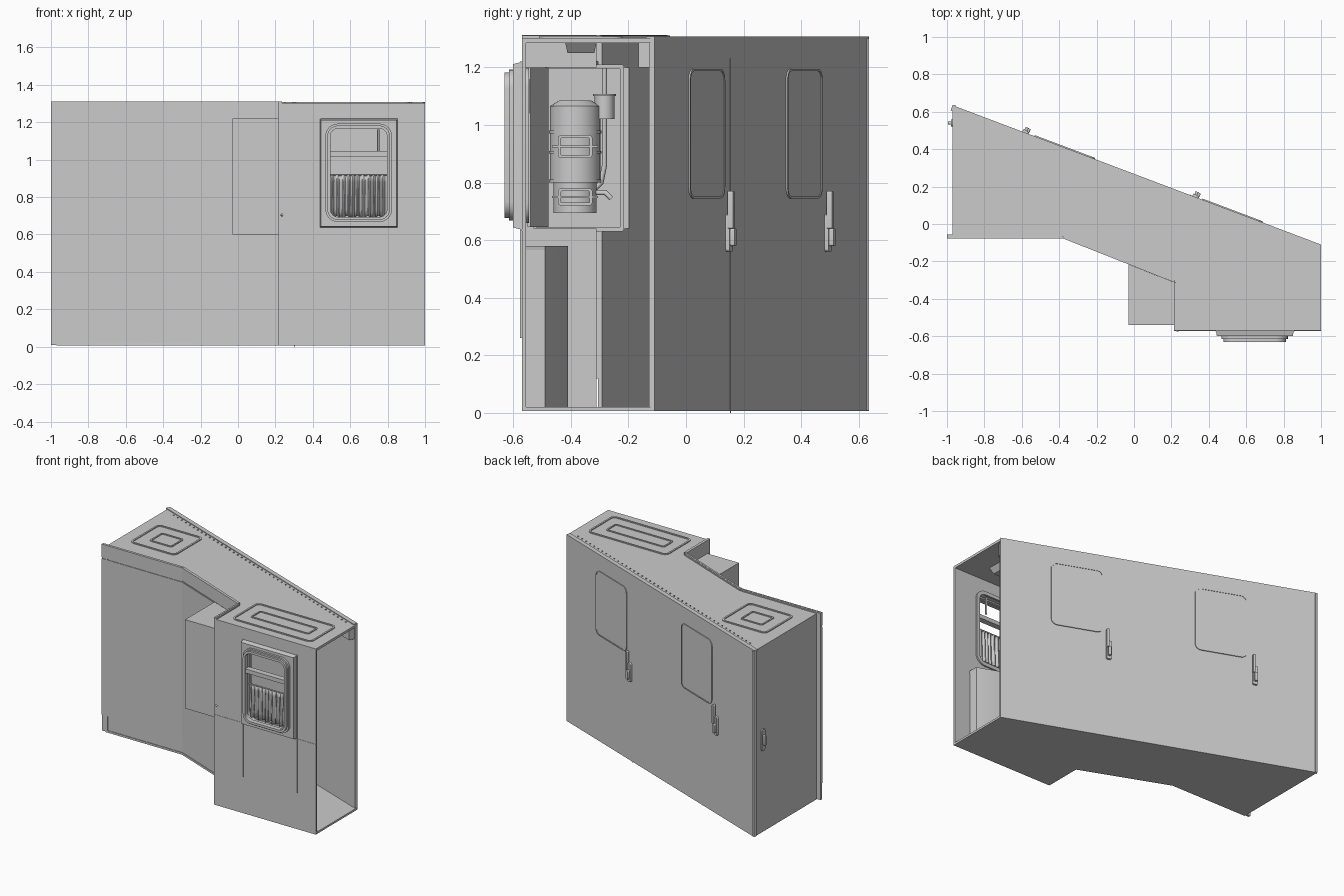
import bpy, bmesh, math
from mathutils import Matrix, Vector

if "Cube" in bpy.data.objects:
    bpy.data.objects.remove(bpy.data.objects["Cube"])

# ---------- helpers ----------
def finish(name, bm, M=Matrix()):
    bmesh.ops.recalc_face_normals(bm, faces=bm.faces[:])
    me = bpy.data.meshes.new(name)
    bm.to_mesh(me)
    bm.free()
    ob = bpy.data.objects.new(name, me)
    bpy.context.collection.objects.link(ob)
    me.transform(M)
    return ob

def prism(name, pts, z0, z1, M=Matrix(), top_scale=None):
    bm = bmesh.new()
    c = sum((Vector(p) for p in pts), Vector((0, 0))) / len(pts)
    k = top_scale or 1
    lo = [bm.verts.new((*p, z0)) for p in pts]
    hi = [bm.verts.new((*(c + (Vector(p) - c) * k), z1)) for p in pts]
    bm.faces.new(lo)
    bm.faces.new(hi)
    for i in range(len(pts)):
        j = (i + 1) % len(pts)
        bm.faces.new((lo[i], lo[j], hi[j], hi[i]))
    return finish(name, bm, M)

def rect(x0, y0, x1, y1):
    return [(x0, y0), (x1, y0), (x1, y1), (x0, y1)]

def rrect(cx, cy, w, h, r, n=6):
    out = []
    for q, (sx, sy) in enumerate([(1, 1), (-1, 1), (-1, -1), (1, -1)]):
        for i in range(n + 1):
            a = math.pi / 2 * (q + i / n)
            out.append((cx + sx * (w / 2 - r) + r * math.cos(a), cy + sy * (h / 2 - r) + r * math.sin(a)))
    return out

def ring(name, cx, cy, w, h, r, t, z0, z1, M=Matrix()):
    bm = bmesh.new()
    a, b = rrect(cx, cy, w, h, r), rrect(cx, cy, w - 2 * t, h - 2 * t, max(r - t, .004))
    L = [[bm.verts.new((*p, z)) for p in l] for l, z in ((a, z0), (a, z1), (b, z1), (b, z0))]
    n = len(a)
    for k in range(4):
        A, B = L[k], L[(k + 1) % 4]
        for i in range(n):
            j = (i + 1) % n
            bm.faces.new((A[i], A[j], B[j], B[i]))
    return finish(name, bm, M)

def box(name, x0, x1, y0, y1, z0, z1):
    return prism(name, rect(x0, y0, x1, y1), z0, z1)

def vframe(p, q):
    # upright frame: local x along the wall, y up, z outward
    d = (Vector(q) - Vector(p)).normalized()
    return Matrix(((d.x, 0, d.y, p[0]), (d.y, 0, -d.x, p[1]), (0, 1, 0, 0), (0, 0, 0, 1)))

def wall(name, p, q, z0, z1, t=.015, proud=0):
    L = (Vector(q) - Vector(p)).length
    return prism(name, rect(0, z0, L, z1), proud - t, proud, vframe(p, q))

def cyl(name, x, y, z0, z1, r, r2=None, n=32):
    bm = bmesh.new()
    bmesh.ops.create_cone(bm, cap_ends=True, segments=n, radius1=r, radius2=r if r2 is None else r2, depth=z1 - z0)
    return finish(name, bm, Matrix.Translation((x, y, (z0 + z1) / 2)))

def tube(name, pts, r):
    cu = bpy.data.curves.new(name, 'CURVE')
    cu.dimensions, cu.bevel_depth, cu.bevel_resolution, cu.use_fill_caps = '3D', r, 2, True
    s = cu.splines.new('POLY')
    s.points.add(len(pts) - 1)
    for sp, p in zip(s.points, pts):
        sp.co = (*p, 1)
    ob = bpy.data.objects.new(name, cu)
    bpy.context.collection.objects.link(ob)
    return ob

def cut(obs, cutter):
    for ob in obs:
        m = ob.modifiers.new('cut', 'BOOLEAN')
        m.object, m.operation, m.solver = cutter, 'DIFFERENCE', 'EXACT'
        me = bpy.data.meshes.new_from_object(ob.evaluated_get(bpy.context.evaluated_depsgraph_get()))
        ob.modifiers.clear()
        ob.data = me
    bpy.data.objects.remove(cutter)

# ---------- floor, roof and walls ----------
plan = [(-.97, .635), (-.97, -.075), (-.38, -.075), (.215, -.31), (.215, -.57), (1, -.57), (1, -.11)]
prism('floor', plan, .006, .02)
prism('roof', plan, 1.285, 1.302)
B0, B1 = (1, -.11), (-.97, .635)
back = vframe(B0, B1)
LB = (Vector(B1) - Vector(B0)).length
wall('back_wall', B0, B1, .008, 1.3, .02)
wall('left_wall', plan[0], plan[1], .008, 1.3)
run = [(-1, -.075), (-.38, -.075), (.215, -.31), (.215, -.57)]
parts = []
for i in range(3):
    p, q = run[i], run[i + 1]
    parts.append(wall(f'front_wall_{i}', p, q, .008, 1.31, .015, -.004))
    wall(f'fascia_{i}', p, q, 1.22, 1.312, .012, .002)
    if i < 2:
        parts.append(wall(f'front_panel_{i}', p, q, .12, 1.21, .006))
window_wall = wall('window_wall', plan[4], plan[5], .008, 1.3)

# ---------- heater niche projecting into the recess ----------
niche = prism('heater_niche', [(-.03, -.54), (.214, -.54), (.214, -.312), (-.03, -.216)], .6, 1.22)
cut([niche] + parts[1:], box('niche_cutter', -.015, .3, -.528, -.19, .64, 1.2))
ring('niche_frame', -.375, .92, .32, .58, .01, .014, 0, .012,
     Matrix(((0, 0, 1, .215), (1, 0, 0, 0), (0, 1, 0, 0), (0, 0, 0, 1))))
bx, by = .1, -.385
cyl('heater_lower', bx, by, .695, .81, .075)
cyl('heater_body', bx, by, .8, 1.065, .088)
cyl('heater_dome', bx, by, 1.065, 1.085, .088, .055)
for z in (.8, .9, .97):
    cyl('heater_band', bx, by, z, z + .01, .091)
for z, h in ((.925, .08), (.75, .06)):
    ring('heater_hatch', by, z, .12, h, .012, .01, 0, .02,
         Matrix(((0, 0, 1, bx + .075), (1, 0, 0, 0), (0, 1, 0, 0), (0, 0, 0, 1))))
    box('hatch_bar', bx + .08, bx + .1, by - .08, by + .08, z - .004, z + .004)
cyl('small_tank', .1, -.283, 1.02, 1.1, .034)
cyl('small_tank_rim', .1, -.283, 1.1, 1.108, .04)
tube('feed_pipe', [(.1, -.283, 1.2), (.1, -.283, .86), (.1, -.295, .8), (.1, -.32, .775)], .009)
tube('tap', [(.1, -.34, .765), (.12, -.28, .765), (.12, -.26, .745)], .009)
wall('niche_open_door', (.39, -.54), (.225, -.478), .645, 1.2, .012)

# ---------- front window ----------
F = vframe((0, -.57), (1, -.57))
cx, cz = .645, .93
surround = prism('window_surround', rect(.437, .635, .855, 1.22), -.004, .03, F, .97)
cut([window_wall, surround], prism('window_cutter', rrect(cx, cz, .33, .5, .06), -.1, .1, F))
ring('window_frame', cx, cz, .355, .525, .065, .022, .02, .045, F)
ring('window_inner_frame', cx, cz, .335, .505, .058, .016, .04, .06, F)
ring('window_inside_trim', cx, cz, .37, .54, .07, .025, -.025, -.012, F)
prism('window_crossbar', rect(.48, 1.018, .81, 1.046), .01, .05, F)
tube('curtain_rod', [(.48, -.56, .918), (.81, -.56, .918)], .005)
tube('upper_rod', [(.75, -.55, 1.04), (.75, -.55, 1.16)], .006)
bm = bmesh.new()
rows = []
for k in range(7):
    t = k / 6
    rows.append([bm.verts.new((.485 + .32 * i / 120, -.562 + (.006 + .008 * t) * math.sin(i * .62 + .8 * math.sin(i * .13) + .5 * t)
                 , .918 - t * (.225 + .006 * math.sin(i * .3)))) for i in range(121)])
for a, b in zip(rows, rows[1:]):
    for i in range(120):
        bm.faces.new((a[i], a[i + 1], b[i + 1], b[i]))
curtain = finish('curtain', bm)
curtain.modifiers.new('thick', 'SOLIDIFY').thickness = .003
for x in (.44, .855):
    prism('front_seam', rect(x - .003, .26, x + .003, 1.22), 0, .006, F)
prism('front_seam_cross', rect(.215, .632, 1, .637), 0, .002, F)

# ---------- back wall: window panels, door seams, handles ----------
for i, (s, h) in enumerate(((.508, .718), (1.465, 1.69))):
    prism(f'back_window_{i}', rrect(s, .97, .335, .44, .035), 0, .003, back)
    ring(f'back_window_rim_{i}', s, .97, .345, .45, .04, .008, 0, .006, back)
    prism(f'handle_plate_{i}', rrect(h, .625, .034, .13, .01), 0, .014, back)
    prism(f'handle_lock_{i}', rrect(h, .61, .02, .06, .006), .014, .03, back)
    prism(f'handle_lever_{i}', rrect(h - .012, .705, .016, .13, .006), .008, .028, back)
prism('back_door_seam', rect(.744, 0, .749, 1.23), 0, .002, back)

# roof beam along the back wall, with rivets
prism('roof_beam', rect(.005, 1.2, LB - .03, 1.296), -.06, -.02, back)
prism('roof_edge_strip', rect(0, 1.296, LB, 1.307), -.03, 0, back)
bm = bmesh.new()
for i in range(44):
    m = back @ Matrix.Translation((.06 + i * .045, 1.304, -.048))
    bmesh.ops.create_cube(bm, size=.007, matrix=m)
finish('roof_rivets', bm)

# ---------- roof hatches and ceiling lamps ----------
for n, x, y, w, h, iw, ih in (('right', .613, -.365, .615, .29, .45, .11), ('left', -.705, .22, .35, .32, .17, .14)):
    ring(f'{n}_hatch_outer', x, y, w, h, .035, .012, 1.3, 1.308)
    ring(f'{n}_hatch_inner', x, y, iw, ih, .015, .01, 1.3, 1.308)
    prism(f'{n}_ceiling_lamp', rect(x - iw / 2, y - ih / 2, x + iw / 2, y + ih / 2), 1.29, 1.25, top_scale=.85)

# ---------- left wall handle ----------
S = vframe((-.97, 0), (-.97, -1))
prism('side_handle_plate', rrect(-.54, .65, .035, .15, .012), 0, .008, S)
prism('side_handle_grip', rrect(-.54, .65, .016, .07, .006), .008, .024, S)

# ---------- interior cabinet, door panel and lever ----------
cab = [(.235, -.555), (.88, -.555), (.88, -.49), (.67, -.41), (.235, -.41)]
prism('washstand_cabinet', cab, .02, .565)
prism('washstand_top', cab, .565, .58, top_scale=1.01)
wall('washstand_door', (.86, -.482), (.69, -.418), .05, .54, .006, -.003)
I = vframe((.215, -.295), (-.38, -.06))
prism('inner_wall_panel', rect(.01, .135, .24, .625), 0, .006, I)
tube('lever_arm', [(.23, -.57, .7), (.25, -.555, .72), (.27, -.535, .722)], .007)
bm = bmesh.new()
bmesh.ops.create_uvsphere(bm, u_segments=16, v_segments=10, radius=.016)
finish('lever_knob', bm, Matrix.Translation((.28, -.53, .722)))

# smooth the round parts, keep hard edges
meshes = [o for o in bpy.data.objects if o.type == 'MESH']
for o in meshes:
    o.select_set(True)
bpy.context.view_layer.objects.active = meshes[0]
bpy.ops.object.shade_smooth_by_angle(angle=math.radians(30))
